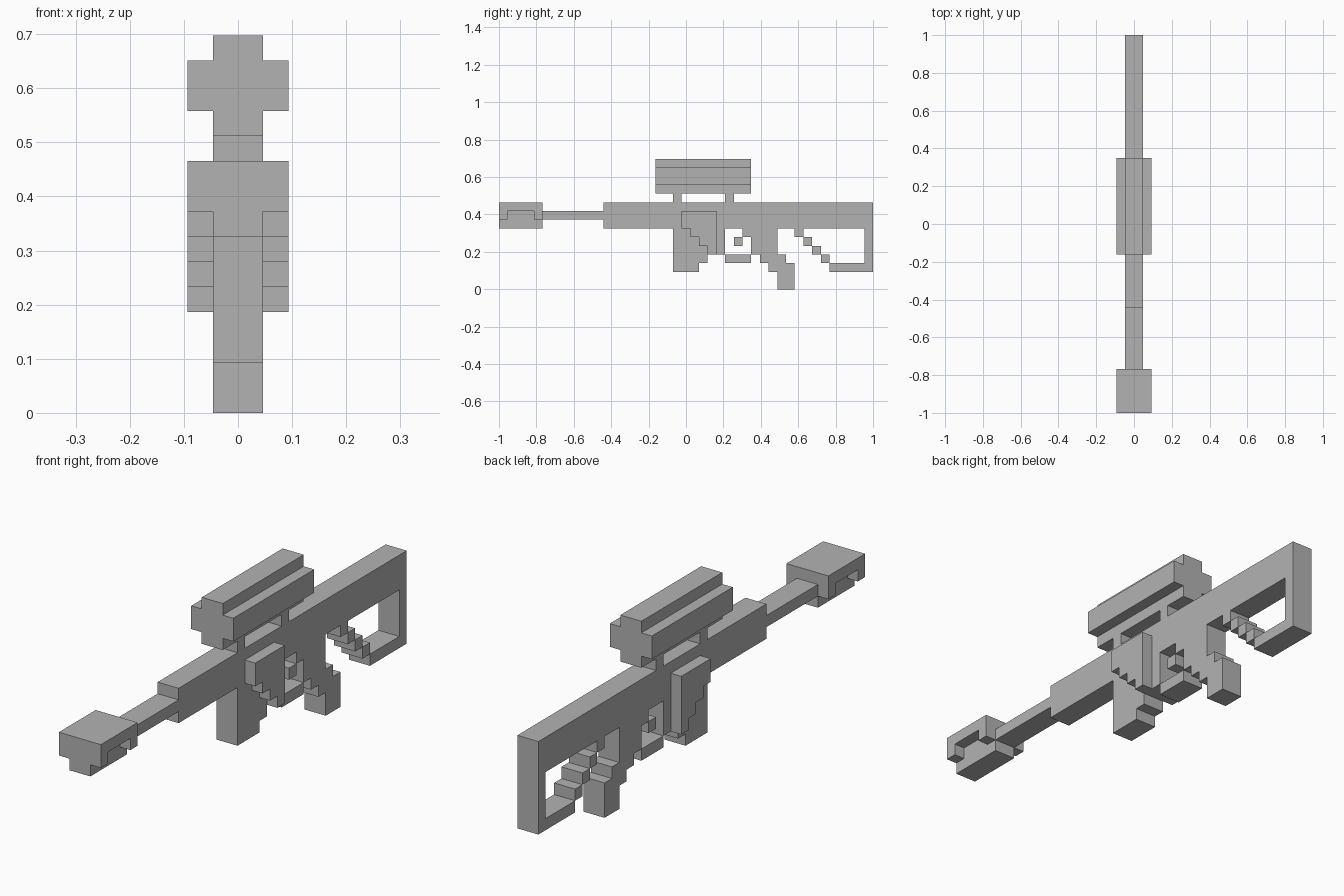
import bpy
import bmesh

cube = bpy.data.objects.get("Cube")
if cube:
    bpy.data.objects.remove(cube, do_unlink=True)

UNIT = 2 / 43  # size of one block; the whole length is 43 blocks

grey = bpy.data.materials.new("grey")
grey.use_nodes = True
colour = (0.45, 0.45, 0.45, 1)
grey.diffuse_color = colour
grey.node_tree.nodes["Principled BSDF"].inputs["Base Color"].default_value = colour


def extrude(name, outline, x0=-1, x1=1):
    """Extrude a (y, z) block outline from x0 to x1."""
    bm = bmesh.new()
    verts = [bm.verts.new((x0 * UNIT, y * UNIT - 1, z * UNIT)) for y, z in outline]
    face = bm.faces.new(verts)
    side = bmesh.ops.extrude_face_region(bm, geom=[face])["geom"]
    moved = [v for v in side if isinstance(v, bmesh.types.BMVert)]
    bmesh.ops.translate(bm, verts=moved, vec=((x1 - x0) * UNIT, 0, 0))
    bmesh.ops.recalc_face_normals(bm, faces=bm.faces)
    mesh = bpy.data.meshes.new(name)
    bm.to_mesh(mesh)
    bm.free()
    mesh.materials.append(grey)
    obj = bpy.data.objects.new(name, mesh)
    bpy.context.collection.objects.link(obj)
    return obj


def box(name, y0, y1, z0, z1, x0=-1, x1=1):
    return extrude(name, [(y0, z0), (y1, z0), (y1, z1), (y0, z1)], x0, x1)


def both_sides(name, outline):
    """Plate one block thick on each side of the core."""
    extrude("left_" + name, outline, 1, 2)
    extrude("right_" + name, outline, -2, -1)


def stairs(y, z, count):
    """Corners of a run of steps going back and down."""
    points = [(y, z)]
    for i in range(count):
        points += [(y + i, z - i - 1), (y + i + 1, z - i - 1)]
    return points


# Muzzle with notched side plates, and the thin barrel
box("muzzle", 0, 5, 7, 10)
both_sides("muzzle_plate", [(0, 8), (1, 8), (1, 9), (4, 9), (4, 8), (5, 8), (5, 10), (0, 10)])
box("barrel", 5, 12, 8, 9)

# Receiver and top mounts
box("receiver", 12, 43, 7, 10)
box("front_mount", 20, 21, 10, 11)
box("rear_mount", 26, 27, 10, 11)

# Scope with a cross-shaped section
box("scope", 18, 29, 11, 15)
both_sides("scope_side", [(18, 12), (29, 12), (29, 14), (18, 14)])

# Magazine and its stepped side plates
extrude("magazine", [(20, 7), (20, 2), (23, 2), (23, 3), (24, 3), (24, 4), (26, 4), (26, 7)])
both_sides("magazine_plate", [(21, 9)] + stairs(21, 8, 4)[1:] + [(25, 9)])

# Trigger and guard
box("trigger_top", 28, 29, 6, 7)
box("trigger", 27, 28, 5, 6)
box("trigger_guard", 26, 29, 3, 4)

# Grip leaning backwards
extrude("grip", [(29, 7), (29, 4), (30, 4), (30, 3), (31, 3), (31, 2), (32, 2), (32, 0),
                 (34, 0), (34, 3), (33, 3), (33, 4), (32, 4), (32, 7)])

# Skeleton stock: diagonal steps, lower rail and butt
for i in range(4):
    box(f"stock_step_{i + 1}", 34 + i, 35 + i, 6 - i, 7 - i)
extrude("stock_frame", [(38, 2), (43, 2), (43, 7), (42, 7), (42, 3), (38, 3)])
